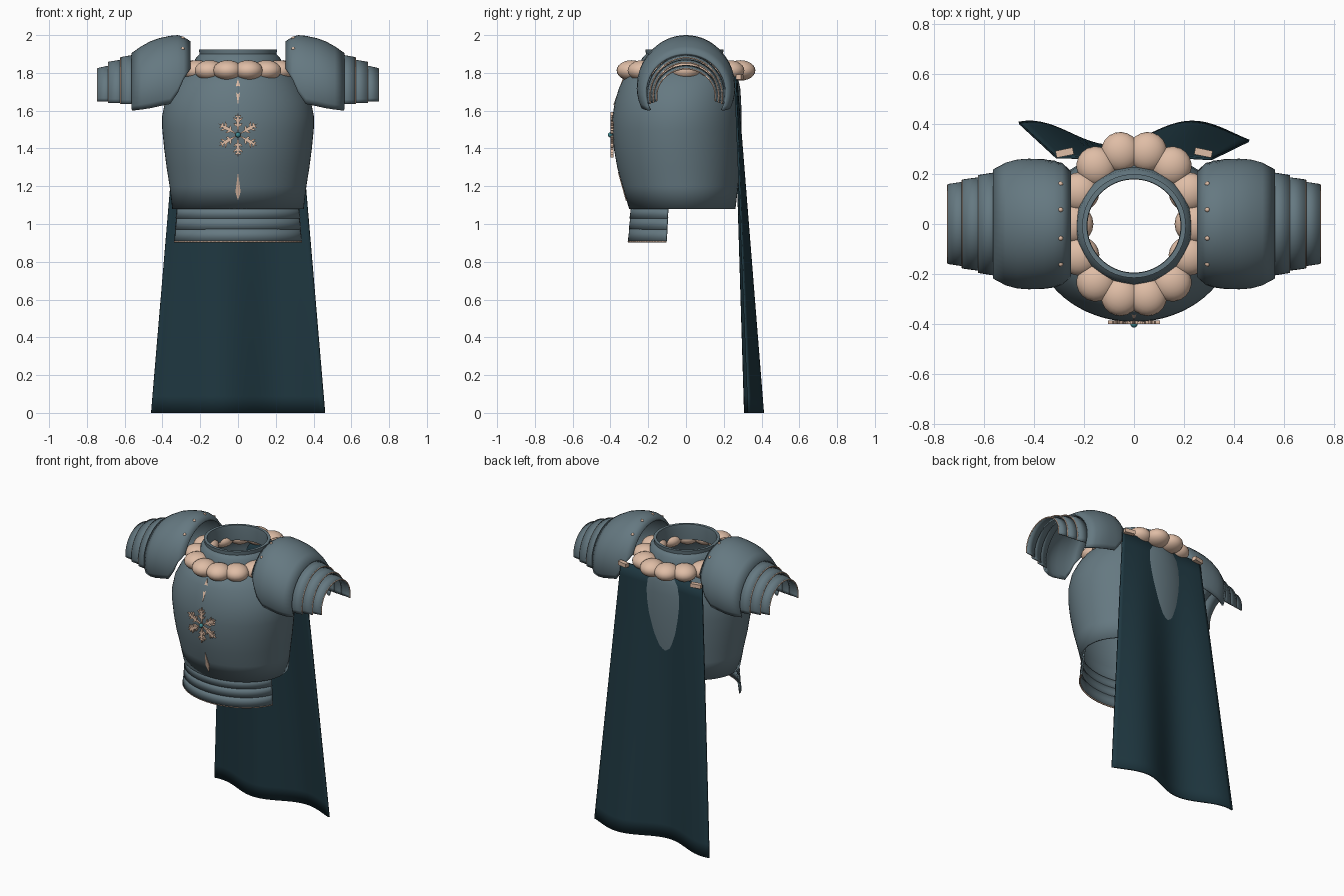
import bpy, bmesh, math
from mathutils import Vector, Matrix

if "Cube" in bpy.data.objects:
    bpy.data.objects.remove(bpy.data.objects["Cube"])

def material(name, col):
    m = bpy.data.materials.new(name)
    m.diffuse_color = (*col, 1)
    m.use_nodes = True
    m.node_tree.nodes["Principled BSDF"].inputs["Base Color"].default_value = m.diffuse_color
    return m

STEEL = material("steel", (0.13, 0.19, 0.22))
CLOTH = material("cloth", (0.014, 0.04, 0.054))
TAN = material("tan", (0.74, 0.51, 0.38))
TEAL = material("teal", (0.05, 0.25, 0.28))

def finish(name, bm, mat, thick=0, mirror=False, smooth=True):
    bmesh.ops.recalc_face_normals(bm, faces=bm.faces)
    me = bpy.data.meshes.new(name)
    bm.to_mesh(me)
    bm.free()
    me.materials.append(mat)
    ob = bpy.data.objects.new(name, me)
    bpy.context.collection.objects.link(ob)
    if thick:
        mod = ob.modifiers.new("Solidify", 'SOLIDIFY')
        mod.thickness, mod.offset = thick, 0
    if mirror:
        ob.modifiers.new("Mirror", 'MIRROR')
    if smooth:
        bpy.ops.object.select_all(action='DESELECT')
        ob.select_set(True)
        bpy.context.view_layer.objects.active = ob
        bpy.ops.object.shade_smooth_by_angle(angle=math.radians(40))
    return ob

def sheet(name, rows, mat, wrap=False, **kw):
    """Skin a grid of points; wrap closes each row into a loop."""
    bm = bmesh.new()
    vs = [[bm.verts.new(p) for p in r] for r in rows]
    n = len(rows[0])
    for a, b in zip(vs, vs[1:]):
        for j in range(n if wrap else n - 1):
            k = (j + 1) % n
            bm.faces.new((a[j], a[k], b[k], b[j]))
    return finish(name, bm, mat, **kw)

def trim(name, pts, r=0.004):
    cu = bpy.data.curves.new(name, 'CURVE')
    cu.dimensions, cu.bevel_depth, cu.bevel_resolution = '3D', r, 1
    sp = cu.splines.new('POLY')
    sp.points.add(len(pts) - 1)
    for q, p in zip(sp.points, pts):
        q.co = (*p, 1)
    cu.materials.append(TAN)
    bpy.context.collection.objects.link(bpy.data.objects.new(name, cu))

def spike(bm, p, q, w, t=0.5, d=0.007):
    """Flat kite-shaped prism from p to q, widest at fraction t."""
    p, q = Vector(p), Vector(q)
    side = (q - p).cross(Vector((0, 1, 0))).normalized() * w
    m = p.lerp(q, t)
    loops = [[bm.verts.new(v + Vector((0, s * d, 0))) for v in (p, m + side, q, m - side)] for s in (-1, 1)]
    bm.faces.new(loops[0])
    bm.faces.new(loops[1])
    for i in range(4):
        j = (i + 1) % 4
        bm.faces.new((loops[0][i], loops[0][j], loops[1][j], loops[1][i]))

def ring(z, hx, yf, yb, a0=0, a1=2 * math.pi, n=64, end=False):
    cy, hy = (yf + yb) / 2, (yb - yf) / 2
    return [(hx * math.cos(a), cy + hy * math.sin(a), z)
            for a in (a0 + (a1 - a0) * i / n for i in range(n + end))]

# Breastplate and backplate
torso = [(1.08, .342, -.295, .256), (1.2, .356, -.33, .27), (1.3, .372, -.358, .279), (1.4, .385, -.376, .285),
         (1.5, .395, -.385, .288), (1.57, .396, -.383, .288), (1.65, .38, -.37, .286), (1.72, .345, -.348, .281),
         (1.77, .31, -.322, .27), (1.81, .26, -.275, .25), (1.835, .215, -.225, .21)]
sheet("cuirass", [ring(*r) for r in torso], STEEL, wrap=True, thick=.012)

# Neck collar
neck = [(.19, 1.82), (.235, 1.83), (.226, 1.875), (.212, 1.89), (.204, 1.90), (.207, 1.925), (.188, 1.925), (.186, 1.90), (.19, 1.82)]
sheet("neck_collar", [ring(z, r, -r - .008, r - .008) for r, z in neck], STEEL, wrap=True)

# Padded ruff of overlapping puffs
bm = bmesh.new()
for i in range(14):
    a = 2 * math.pi * (i + .5) / 14 + math.pi / 2
    x, y = .242 * math.cos(a), .295 * math.sin(a)
    ang = math.atan2(y / .295 ** 2, x / .242 ** 2)
    bmesh.ops.create_uvsphere(bm, u_segments=20, v_segments=12, radius=1, matrix=Matrix.Translation((x, y, 1.813))
                              @ Matrix.Rotation(ang, 4, 'Z') @ Matrix.Diagonal((.08, .078, .054, 1)))
finish("ruff", bm, TAN)

# Waist lames, front only, with a trim on the last
for i, (z1, z0, g) in enumerate([(1.09, 1.03, -.006), (1.035, .972, -.002), (.978, .907, .003)]):
    a0, a1 = math.pi + .29, 2 * math.pi - .29
    rows = [ring(z, .343 + g + e, -.297 - g - e, .257, a0, a1, 40, True) for z, e in ((z1, -.004), (z0, .004))]
    sheet(f"waist_lame_{i + 1}", rows, STEEL, thick=.008)
    if i == 2:
        trim("waist_trim", rows[1], .005)

# Shoulder guards and arm lames
def arch(x, top, ry, zc, zend, n=32):
    rz = top - zc
    te = math.acos((zend - zc) / rz)
    return [(x, ry * math.sin(t), zc + rz * math.cos(t)) for t in (te * (2 * i / n - 1) for i in range(n + 1))]

guard = [(.255, 1.962, .222, 1.74, 1.82), (.29, 1.985, .24, 1.74, 1.765), (.32, 1.994, .248, 1.735, 1.695),
         (.36, 1.99, .253, 1.73, 1.637), (.42, 1.977, .255, 1.725, 1.625), (.465, 1.96, .252, 1.715, 1.615),
         (.51, 1.935, .24, 1.705, 1.608), (.56, 1.9, .213, 1.695, 1.602)]
sheet("shoulder_guard", [arch(*r) for r in guard], STEEL, thick=.012, mirror=True)
lames = [(.545, .62, 1.893, 1.88, .204, .192, 1.635), (.605, .685, 1.868, 1.855, .185, .174, 1.642),
         (.67, .742, 1.838, 1.822, .167, .156, 1.65)]
for i, (x0, x1, t0, t1, y0, y1, zb) in enumerate(lames):
    rows = [arch(x0, t0, y0, 1.68, zb), arch(x1, t1, y1, 1.675, zb)]
    sheet(f"arm_lame_{i + 1}", rows, STEEL, thick=.008, mirror=True)
    for s in (-1, 1):
        trim(f"arm_trim_{i + 1}", [(s * x, y, z) for x, y, z in rows[1]])

# Rivets on the shoulder guards
bm = bmesh.new()
for y, z in ((.16, 1.927), (.057, 1.983), (-.057, 1.983), (-.16, 1.927)):
    bmesh.ops.create_uvsphere(bm, u_segments=10, v_segments=6, radius=.01, matrix=Matrix.Translation((.293, y, z)))
finish("rivets", bm, TAN, mirror=True)

# Snowflake emblem with gem, and the two centre ridges
bm = bmesh.new()
C = Vector((0, -.392, 1.472))
def polar(r, a):
    return Vector((r * math.sin(a), 0, r * math.cos(a)))
for k in range(6):
    a = k * math.pi / 3
    spike(bm, C, C + polar(.12, a), .01, .6)
    for r, l in ((.042, .032), (.07, .036), (.09, .022)):
        for s in (-1, 1):
            b = C + polar(r, a)
            spike(bm, b, b + polar(l, a + s * .85), .006, .55)
finish("snowflake", bm, TAN, smooth=False)
bm = bmesh.new()
bmesh.ops.create_uvsphere(bm, u_segments=16, v_segments=8, radius=.014, matrix=Matrix.Translation((0, -.4, 1.472)))
finish("gem", bm, TEAL)
bm = bmesh.new()
spike(bm, (0, -.312, 1.125), (0, -.354, 1.275), .014, .3)
spike(bm, (0, -.328, 1.77), (0, -.378, 1.63), .014, .35)
finish("centre_ridges", bm, TAN, smooth=False)

# Cape: folds deepen toward the hem
def cape_point(u, t):
    y = .262 + .098 * t + (.004 + .044 * t) * math.sin(4.45 * u - .68)
    return (u * (.31 + .15 * t), y, 1.78 * (1 - t))
sheet("cape", [[cape_point(-1 + i / 16, j / 20) for i in range(33)] for j in range(21)], CLOTH, thick=.01)

# Cape clasps
bm = bmesh.new()
bmesh.ops.create_cube(bm, size=1, matrix=Matrix.Translation((.277, .285, 1.778))
                      @ Matrix.Rotation(-.2, 4, 'Z') @ Matrix.Diagonal((.07, .028, .026, 1)))
finish("cape_clasps", bm, TAN, mirror=True, smooth=False)
